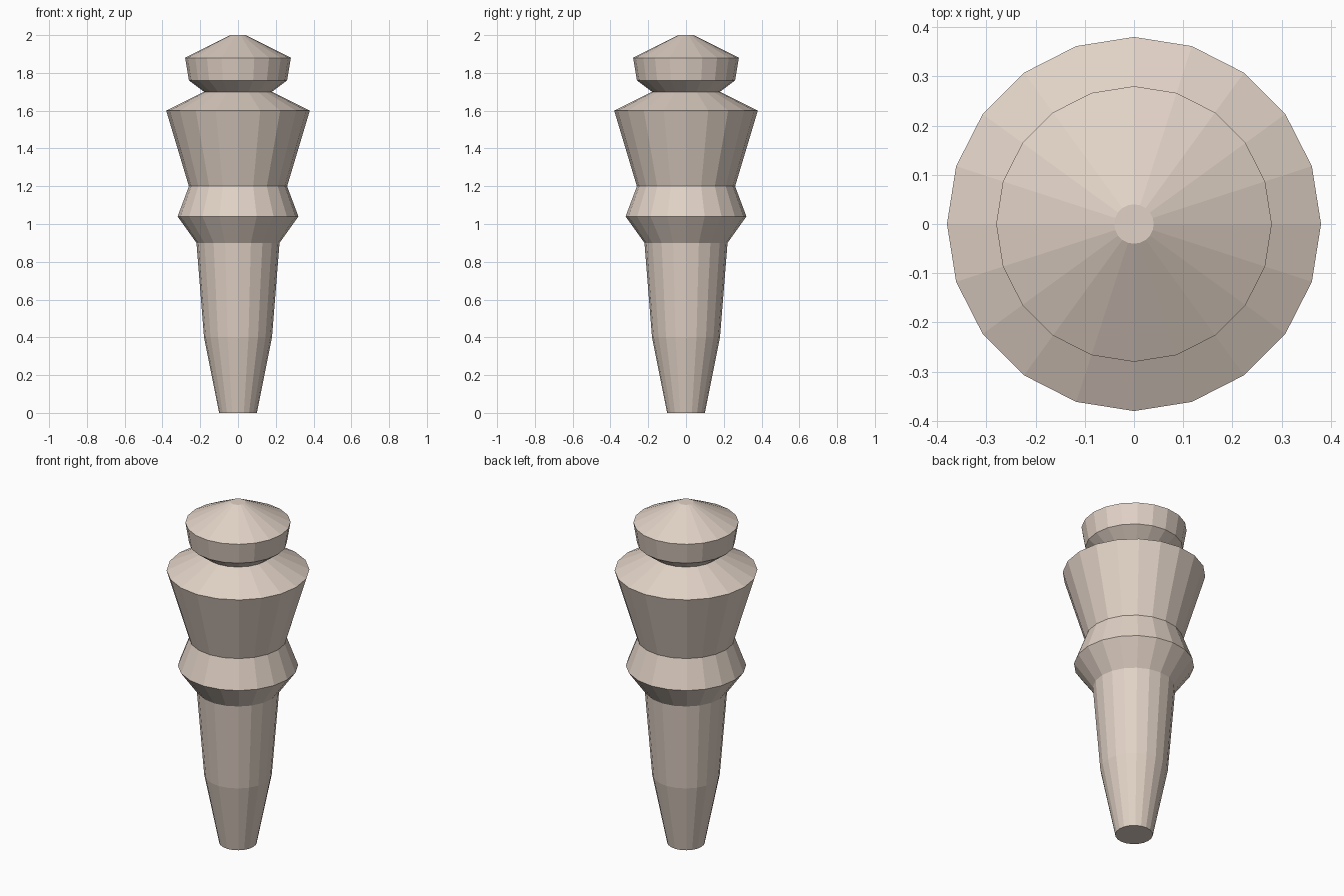
import bpy
import bmesh
from math import cos, sin, tau

if "Cube" in bpy.data.objects:
    bpy.data.objects.remove(bpy.data.objects["Cube"])

SIDES = 20

# Turned profile from the foot to the tip: (radius, height)
PROFILE = [
    (0.10, 0.00), (0.18, 0.40), (0.22, 0.90),   # tapered shaft
    (0.32, 1.04), (0.26, 1.20),                 # collar
    (0.38, 1.60), (0.18, 1.70),                 # flared body and neck
    (0.26, 1.76), (0.28, 1.88), (0.04, 2.00),   # cap
]


def lathe(name, profile, sides):
    """Closed, flat-shaded turned solid around the z axis."""
    bm = bmesh.new()
    rings = [[bm.verts.new((r * cos(tau * i / sides), r * sin(tau * i / sides), z))
              for i in range(sides)] for r, z in profile]
    for low, high in zip(rings, rings[1:]):
        for i in range(sides):
            j = (i + 1) % sides
            bm.faces.new((low[i], low[j], high[j], high[i]))
    bm.faces.new(rings[0][::-1])
    bm.faces.new(rings[-1])
    mesh = bpy.data.meshes.new(name)
    bm.to_mesh(mesh)
    bm.free()
    obj = bpy.data.objects.new(name, mesh)
    bpy.context.collection.objects.link(obj)
    return obj


# Turned peg
peg = lathe("turned_peg", PROFILE, SIDES)
clay = bpy.data.materials.new("pale_clay")
clay.diffuse_color = (0.75, 0.64, 0.56, 1)
clay.use_nodes = True
clay.node_tree.nodes["Principled BSDF"].inputs["Base Color"].default_value = clay.diffuse_color
peg.data.materials.append(clay)
